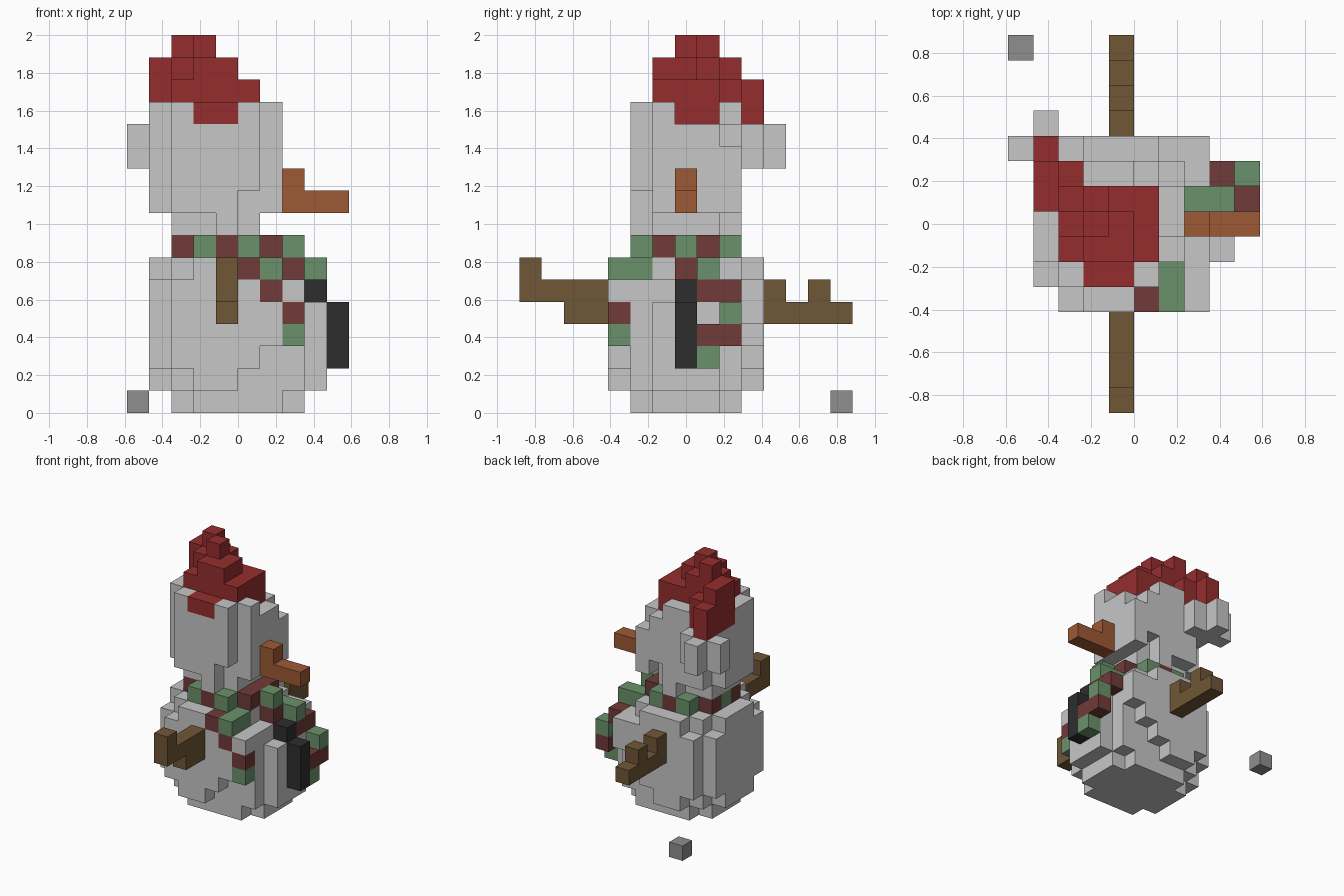
import bpy
import bmesh
from mathutils import Vector

if "Cube" in bpy.data.objects:
    bpy.data.objects.remove(bpy.data.objects["Cube"], do_unlink=True)

UNIT = 2 / 17
ORIGIN = Vector((5, 7.5, 0))
cells = {}  # grid position -> (part, colour)


def linear(c):
    return c / 12.92 if c <= 0.04045 else ((c + 0.055) / 1.055) ** 2.4


def material(name, r, g, b):
    mat = bpy.data.materials.new(name)
    mat.use_nodes = True
    colour = (linear(r), linear(g), linear(b), 1)
    mat.diffuse_color = colour
    mat.node_tree.nodes["Principled BSDF"].inputs["Base Color"].default_value = colour
    return mat


MATS = {
    "snow": material("snow", 0.78, 0.78, 0.78),
    "stone": material("stone", 0.56, 0.56, 0.56),
    "red": material("hat red", 0.59, 0.18, 0.18),
    "maroon": material("scarf maroon", 0.44, 0.23, 0.22),
    "green": material("scarf green", 0.42, 0.57, 0.42),
    "wood": material("wood brown", 0.44, 0.34, 0.21),
    "orange": material("carrot orange", 0.62, 0.35, 0.21),
    "coal": material("coal black", 0.18, 0.18, 0.18),
}


def fill(part, colour, xs, ys, zs):
    """Fill a block of cells; each range is one index or an inclusive pair."""
    spans = [(s, s) if isinstance(s, int) else s for s in (xs, ys, zs)]
    (a, b), (c, d), (e, f) = spans
    for i in range(a, b + 1):
        for j in range(c, d + 1):
            for k in range(e, f + 1):
                cells[i, j, k] = (part, colour)


def snow(part, xs, ys, zs):
    fill(part, "snow", xs, ys, zs)


def hat(xs, ys, zs):
    fill("hat", "red", xs, ys, zs)


def scarf(colour, xs, ys, zs):
    fill("scarf", colour, xs, ys, zs)


# Rounded body
snow("body", (2, 7), (6, 8), 0)
snow("body", (3, 6), (5, 9), 0)
snow("body", (2, 7), (5, 9), (1, 5))
snow("body", (1, 8), (6, 8), (1, 4))
snow("body", 1, (5, 9), (2, 5))
for side in (4, 10):
    snow("body", (3, 4), side, 1)
    snow("body", (2, 5), side, 2)
    snow("body", (2, 6), side, 3)
    snow("body", (2, 7), side, (4, 5))
    snow("body", (3, 5), side, 6)
snow("body", (1, 6), (6, 8), 6)
snow("body", (2, 6), (5, 9), 6)
snow("body", (3, 5), (6, 8), 7)

# Neck and head
snow("head", (2, 5), (6, 8), 8)
snow("head", 4, (5, 9), 8)
snow("head", (1, 6), (6, 8), (9, 12))
snow("head", (2, 4), (5, 9), 9)
snow("head", (2, 5), (5, 9), (10, 12))
snow("head", 6, 9, (9, 11))
snow("head", (2, 5), 5, 13)
snow("head", (1, 6), 6, 13)
snow("head", 1, 7, 13)
snow("head", (3, 4), 9, 13)

# Pointed cap leaning back, with hanging tail
hat((2, 4), (6, 8), (13, 14))
hat(5, (7, 8), (13, 14))
hat(5, 6, 14)
hat((3, 4), 5, 13)
hat((1, 2), 9, (13, 14))
hat(1, 8, (13, 15))
hat(1, 9, 15)
hat(1, 10, (13, 14))
hat((3, 4), (6, 7), 15)
hat((2, 3), (7, 8), 15)
hat(2, 8, 16)
hat(3, 7, 16)

# Pompom at the end of the tail
snow("pompom", (0, 2), 10, (11, 12))
snow("pompom", 1, (9, 11), (11, 12))

# Chequered scarf ring
for i in range(3, 6):
    for j in (5, 9):
        scarf("green" if i % 2 else "maroon", i, j, 7)
for j in range(6, 9):
    scarf("green" if j % 2 else "maroon", 2, j, 7)
    scarf("maroon", 6, j, 7)
scarf("green", 7, 7, 7)

# Scarf end hanging on the right side
scarf("maroon", 5, 4, 6)
scarf("green", 6, (4, 5), 6)
scarf("maroon", 6, 4, 5)
scarf("maroon", 7, 4, 4)
scarf("green", 7, 4, 3)

# Scarf end hanging on the chest
scarf("maroon", 7, 7, 6)
scarf("green", (7, 8), 8, 6)
scarf("maroon", 8, (8, 9), 5)
scarf("green", 9, 9, 4)
scarf("maroon", 9, (8, 9), 3)
scarf("green", 9, 8, 2)

# Coal buttons and carrot nose
fill("buttons", "coal", 8, 7, 5)
fill("buttons", "coal", 9, 7, (2, 4))
fill("nose", "orange", (7, 9), 7, 9)
fill("nose", "orange", 7, 7, 10)

# Twig arms
fill("right_arm", "wood", 4, (0, 3), 5)
fill("right_arm", "wood", 4, 0, 6)
fill("right_arm", "wood", 4, (2, 3), 4)
fill("left_arm", "wood", 4, (11, 14), 4)
fill("left_arm", "wood", 4, 11, 5)
fill("left_arm", "wood", 4, 13, 5)

# Loose stone on the ground
fill("loose_stone", "stone", 0, 14, 0)


def build(part):
    """Make one object from the exposed cell faces of a part."""
    bm = bmesh.new()
    slots = []
    for cell, (owner, colour) in cells.items():
        if owner != part:
            continue
        if colour not in slots:
            slots.append(colour)
        for axis in range(3):
            for sign in (-1, 1):
                normal = Vector((0, 0, 0))
                normal[axis] = sign
                if tuple(int(c + n) for c, n in zip(cell, normal)) in cells:
                    continue
                u = Vector((0, 0, 0))
                u[(axis + 1) % 3] = 0.5
                w = normal.cross(u)
                mid = Vector(cell) + Vector((0.5, 0.5, 0.5)) + normal / 2 - ORIGIN
                corners = (mid - u - w, mid + u - w, mid + u + w, mid - u + w)
                face = bm.faces.new([bm.verts.new(p * UNIT) for p in corners])
                face.material_index = slots.index(colour)
    bmesh.ops.remove_doubles(bm, verts=bm.verts, dist=0.001)
    mesh = bpy.data.meshes.new(part)
    bm.to_mesh(mesh)
    bm.free()
    for colour in slots:
        mesh.materials.append(MATS[colour])
    bpy.context.collection.objects.link(bpy.data.objects.new(part, mesh))


for part in sorted({owner for owner, colour in cells.values()}):
    build(part)
